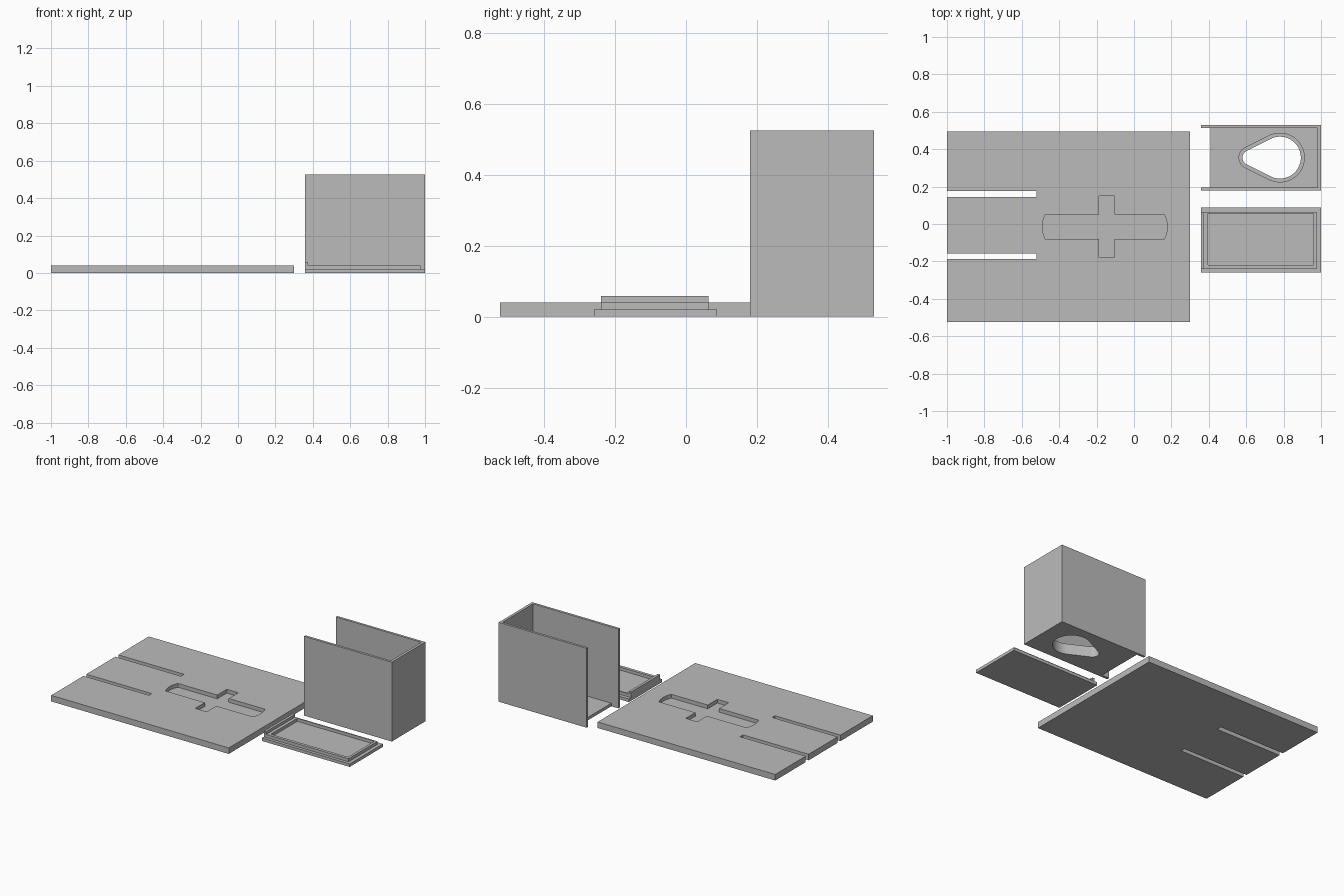
import bpy, bmesh
from math import acos, cos, sin, pi, radians

if "Cube" in bpy.data.objects:
    bpy.data.objects.remove(bpy.data.objects["Cube"], do_unlink=True)

grey = bpy.data.materials.new("plain grey")
grey.use_nodes = True
grey.diffuse_color = (0.5, 0.5, 0.5, 1)
grey.node_tree.nodes["Principled BSDF"].inputs["Base Color"].default_value = grey.diffuse_color


def prism(name, outline, z0, z1):
    """Extrude a closed outline from z0 to z1."""
    bm = bmesh.new()
    base = bm.faces.new([bm.verts.new((x, y, z0)) for x, y in outline])
    top = bmesh.ops.extrude_face_region(bm, geom=[base])["geom"]
    bmesh.ops.translate(bm, vec=(0, 0, z1 - z0),
                        verts=[v for v in top if isinstance(v, bmesh.types.BMVert)])
    bmesh.ops.recalc_face_normals(bm, faces=bm.faces)
    mesh = bpy.data.meshes.new(name)
    bm.to_mesh(mesh)
    bm.free()
    mesh.materials.append(grey)
    obj = bpy.data.objects.new(name, mesh)
    bpy.context.collection.objects.link(obj)
    return obj


def rect(x0, x1, y0, y1):
    return [(x0, y0), (x1, y0), (x1, y1), (x0, y1)]


def cut(obj, outline, z0, z1):
    """Subtract a prism from obj."""
    cutter = prism("cutter", outline, z0, z1)
    mod = obj.modifiers.new("cut", "BOOLEAN")
    mod.operation, mod.solver, mod.object = "DIFFERENCE", "EXACT", cutter
    bpy.ops.object.select_all(action="DESELECT")
    bpy.context.view_layer.objects.active = obj
    obj.select_set(True)
    bpy.ops.object.modifier_apply(modifier=mod.name)
    bpy.data.objects.remove(cutter, do_unlink=True)


def arc(cx, cy, r, a0, a1, n):
    return [(cx + r * cos(a0 + (a1 - a0) * i / n), cy + r * sin(a0 + (a1 - a0) * i / n))
            for i in range(n + 1)]


def teardrop(grow):
    """Two circles joined by tangents, round end towards +x."""
    big, small, x0, x1, y = 0.112 + grow, 0.04 + grow, 0.62, 0.78, 0.355
    a = acos((big - small) / (x1 - x0))
    return arc(x1, y, big, a - pi, pi - a, 40) + arc(x0, y, small, pi - a, pi + a, 20)


# Flat panel with two slots and a cross-shaped recess
panel = prism("base_panel", rect(-1, 0.3, -0.525, 0.495), 0, 0.04)
for y0, y1 in ((0.145, 0.177), (-0.187, -0.158)):
    cut(panel, rect(-1.1, -0.52, y0, y1), -0.1, 0.1)
right_end = arc(0.035, -0.015, 0.143, -0.47, 0.47, 10)
left_end = arc(-0.347, -0.015, 0.143, pi - 0.47, pi + 0.47, 10)
bar_x0, bar_x1, bar_y0, bar_y1 = -0.187, -0.103, -0.18, 0.15
recess = ([(bar_x0, -0.08), (bar_x0, bar_y0), (bar_x1, bar_y0), (bar_x1, -0.08)] + right_end
          + [(bar_x1, 0.05), (bar_x1, bar_y1), (bar_x0, bar_y1), (bar_x0, 0.05)] + left_end)
cut(panel, recess, 0.015, 0.1)

# Box: U-shaped walls open towards -x, and a floor with a collared hole
prism("box_walls", [(0.357, 0.18), (1, 0.18), (1, 0.53), (0.357, 0.53), (0.357, 0.514),
                    (0.982, 0.514), (0.982, 0.196), (0.357, 0.196)], 0, 0.525)
floor = prism("box_floor", rect(0.41, 0.982, 0.196, 0.514), 0, 0.02)
collar = prism("hole_collar", teardrop(0.021), 0.02, 0.07)
for part in (floor, collar):
    cut(part, teardrop(0), -0.1, 0.2)
    bpy.ops.object.shade_smooth_by_angle(angle=radians(30))

# Lid: base plate, raised frame and end lip
prism("lid_plate", rect(0.357, 1, -0.26, 0.087), 0, 0.02)
frame = prism("lid_frame", rect(0.374, 0.977, -0.24, 0.063), 0.02, 0.04)
cut(frame, rect(0.395, 0.96, -0.22, 0.055), 0, 0.1)
prism("lid_end_lip", rect(0.357, 0.374, -0.24, 0.063), 0.02, 0.058)
